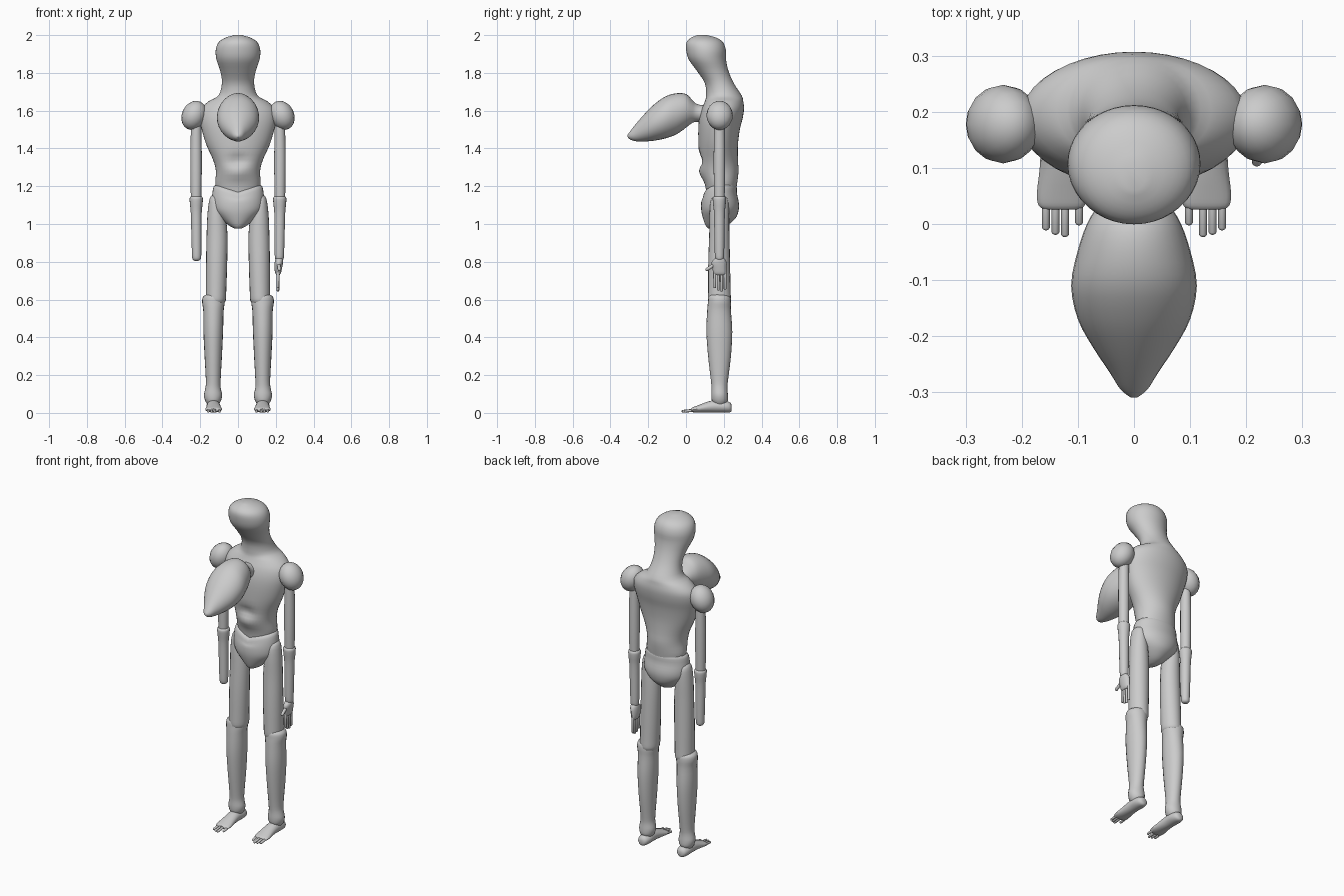
import bpy, bmesh, math
from mathutils import Vector

grey = bpy.data.materials.new("light grey")
grey.diffuse_color = (0.6, 0.6, 0.6, 1)


def finish(name, bm):
    bmesh.ops.recalc_face_normals(bm, faces=bm.faces)
    me = bpy.data.meshes.new(name)
    bm.to_mesh(me)
    bm.free()
    me.materials.append(grey)
    ob = bpy.data.objects.new(name, me)
    bpy.context.collection.objects.link(ob)
    return ob


def refine(secs, k):
    """Catmull-Rom interpolation of the section rows."""
    out = []
    for i in range(len(secs) - 1):
        p0, p1 = secs[max(i - 1, 0)], secs[i]
        p2, p3 = secs[i + 1], secs[min(i + 2, len(secs) - 1)]
        for j in range(k):
            t = j / k
            out.append([0.5 * (2 * b + (c - a) * t + (2 * a - 5 * b + 4 * c - d) * t * t
                               + (3 * b - a - 3 * c + d) * t ** 3)
                        for a, b, c, d in zip(p0, p1, p2, p3)])
    out.append(list(secs[-1]))
    return out


def loft(name, secs, axis="z", side=1, n=24, k=3, warp=None):
    """Rows: position on axis, centre x, half width, low and high of the other axis."""
    bm = bmesh.new()
    rings = []
    for t, cx, hw, lo, hi in refine(secs, k):
        ring = []
        for i in range(n):
            a = 2 * math.pi * i / n
            x = side * (cx + hw * math.cos(a))
            o = (lo + hi) / 2 + (hi - lo) / 2 * math.sin(a)
            co = Vector((x, o, t) if axis == "z" else (x, t, o))
            ring.append(bm.verts.new(warp(co) if warp else co))
        rings.append(ring)
    for r, q in zip(rings, rings[1:]):
        for i in range(n):
            bm.faces.new((r[i], r[(i + 1) % n], q[(i + 1) % n], q[i]))
    bm.faces.new(rings[0])
    bm.faces.new(rings[-1])
    return finish(name, bm)


def rod(name, a, b, r):
    """Round-ended finger or toe from a to b."""
    a, b = Vector(a), Vector(b)
    bm = bmesh.new()
    bmesh.ops.create_uvsphere(bm, u_segments=12, v_segments=8, radius=r)
    rot = (b - a).to_track_quat("Z", "Y")
    for v in bm.verts:
        v.co = rot @ v.co + (b if v.co.z > 0.0001 else a)
    return finish(name, bm)


# Head, neck and torso in one piece, with a hollow under the ribs
def hollow(co):
    if co.y < 0.17:
        co.y += 0.022 * math.exp(-(co.x / 0.05) ** 2 - ((co.z - 1.335) / 0.03) ** 2)
        co.y -= 0.008 * math.exp(-(co.x / 0.05) ** 2 - ((co.z - 1.27) / 0.03) ** 2)
    return co


loft("head_and_torso", [
    (1.15, 0, .105, .11, .26), (1.21, 0, .12, .10, .27), (1.28, 0, .117, .075, .278),
    (1.34, 0, .132, .07, .275), (1.42, 0, .168, .066, .275), (1.5, 0, .192, .065, .285),
    (1.56, 0, .203, .07, .30), (1.61, 0, .195, .083, .307), (1.65, 0, .155, .10, .303),
    (1.68, 0, .104, .106, .295), (1.745, 0, .085, .10, .253), (1.81, 0, .094, .058, .225),
    (1.87, 0, .114, .015, .212), (1.92, 0, .118, .001, .211), (1.96, 0, .104, .002, .197),
    (1.985, 0, .07, .025, .165), (2.0, 0, .02, .06, .11)], n=40, warp=hollow)


# Pelvis, its upper rim dipping to a V at the front
def vee(co):
    if co.z > 1.12 and co.y < 0.2:
        co.z -= 0.045 * max(0, 1 - abs(co.x) / 0.13) * min(1, (co.z - 1.12) / 0.06)
    return co


loft("pelvis", [
    (.975, 0, .015, .12, .17), (.99, 0, .045, .105, .215), (1.03, 0, .092, .09, .262),
    (1.07, 0, .128, .081, .278), (1.11, 0, .138, .08, .28), (1.16, 0, .136, .086, .27),
    (1.2, 0, .128, .094, .268), (1.215, 0, .11, .11, .255)], n=32, warp=vee)

# Pointed bulb growing from the chest
loft("chest_bulb", [
    (.14, 0, .055, 1.53, 1.63), (.08, 0, .05, 1.54, 1.63), (.05, 0, .055, 1.54, 1.64),
    (.03, 0, .066, 1.533, 1.66), (0, 0, .084, 1.51, 1.688), (-.05, 0, .101, 1.475, 1.692),
    (-.11, 0, .112, 1.453, 1.675), (-.17, 0, .10, 1.441, 1.632), (-.22, 0, .073, 1.437, 1.582),
    (-.265, 0, .043, 1.438, 1.53), (-.295, 0, .024, 1.447, 1.492), (-.309, 0, .006, 1.46, 1.472)],
    axis="y", n=32)

for s, tag in ((-1, "right"), (1, "left")):
    # Shoulder ball
    bm = bmesh.new()
    bmesh.ops.create_uvsphere(bm, u_segments=16, v_segments=10, radius=1)
    tilt = math.radians(-25 * s)
    for v in bm.verts:
        x, y, z = v.co.x * .064, v.co.y * .07, v.co.z * .08
        v.co = (s * .233 + x * math.cos(tilt) + z * math.sin(tilt), .178 + y,
                1.575 - x * math.sin(tilt) + z * math.cos(tilt))
    finish(tag + "_shoulder", bm)

    # Arm
    loft(tag + "_upper_arm", [
        (1.56, .221, .026, .15, .204), (1.4, .222, .03, .147, .207), (1.25, .222, .03, .147, .207),
        (1.12, .222, .027, .15, .204)], side=s, n=16)
    loft(tag + "_forearm", [
        (1.148, .221, .02, .157, .197), (1.14, .221, .034, .142, .211), (1.11, .221, .034, .143, .211),
        (1.06, .221, .029, .148, .206), (.95, .22, .027, .15, .204), (.85, .219, .025, .152, .202),
        (.815, .219, .022, .156, .199), (.805, .219, .01, .168, .188)], side=s, n=16)

    # Leg
    loft(tag + "_thigh", [
        (1.155, .12, .012, .165, .19), (1.135, .12, .03, .135, .22), (1.06, .115, .046, .125, .228),
        (.95, .111, .055, .123, .23), (.8, .113, .056, .118, .233), (.65, .116, .054, .117, .236),
        (.595, .117, .052, .118, .237), (.578, .117, .04, .13, .225)], side=s, n=20)
    loft(tag + "_shin", [
        (.63, .13, .03, .135, .205), (.615, .13, .055, .12, .232), (.585, .13, .06, .116, .238),
        (.54, .13, .054, .112, .238), (.43, .131, .052, .108, .245), (.3, .131, .046, .117, .238),
        (.17, .131, .039, .132, .222), (.13, .132, .041, .135, .219), (.095, .132, .048, .134, .222),
        (.065, .132, .042, .137, .222), (.045, .132, .03, .15, .21)], side=s, n=20)

    # Foot and four toes
    loft(tag + "_foot", [
        (.242, .13, .012, .012, .04), (.232, .13, .028, .003, .056), (.2, .13, .037, .002, .064),
        (.15, .13, .036, .002, .068), (.1, .129, .039, .002, .054), (.055, .129, .044, .002, .037),
        (.033, .129, .041, .004, .028), (.026, .129, .03, .008, .022)], axis="y", side=s, n=20)
    for i, (x, tip) in enumerate(((.098, .005), (.123, -.016), (.14, -.012), (.157, -.004))):
        rod(f"{tag}_toe_{i + 1}", (s * x, .05, .015), (s * x, tip, .009), .0075)

# The only hand: palm, fingers and thumb
loft("left_palm", [
    (.825, .219, .012, .168, .188), (.815, .218, .02, .15, .205), (.795, .216, .022, .135, .215),
    (.765, .213, .02, .14, .215), (.74, .212, .015, .145, .214), (.73, .212, .008, .155, .207)],
    n=16)
for i, (y, tip) in enumerate(((.152, .668), (.171, .655), (.189, .65), (.207, .66))):
    rod(f"left_finger_{i + 1}", (.212, y, .745), (.211, y, tip), .008)
rod("left_thumb", (.216, .15, .785), (.219, .112, .76), .0095)

# Smooth shading with crisp edges
bpy.ops.object.select_all(action="SELECT")
bpy.context.view_layer.objects.active = bpy.data.objects["head_and_torso"]
bpy.ops.object.shade_smooth_by_angle(angle=math.radians(40))
